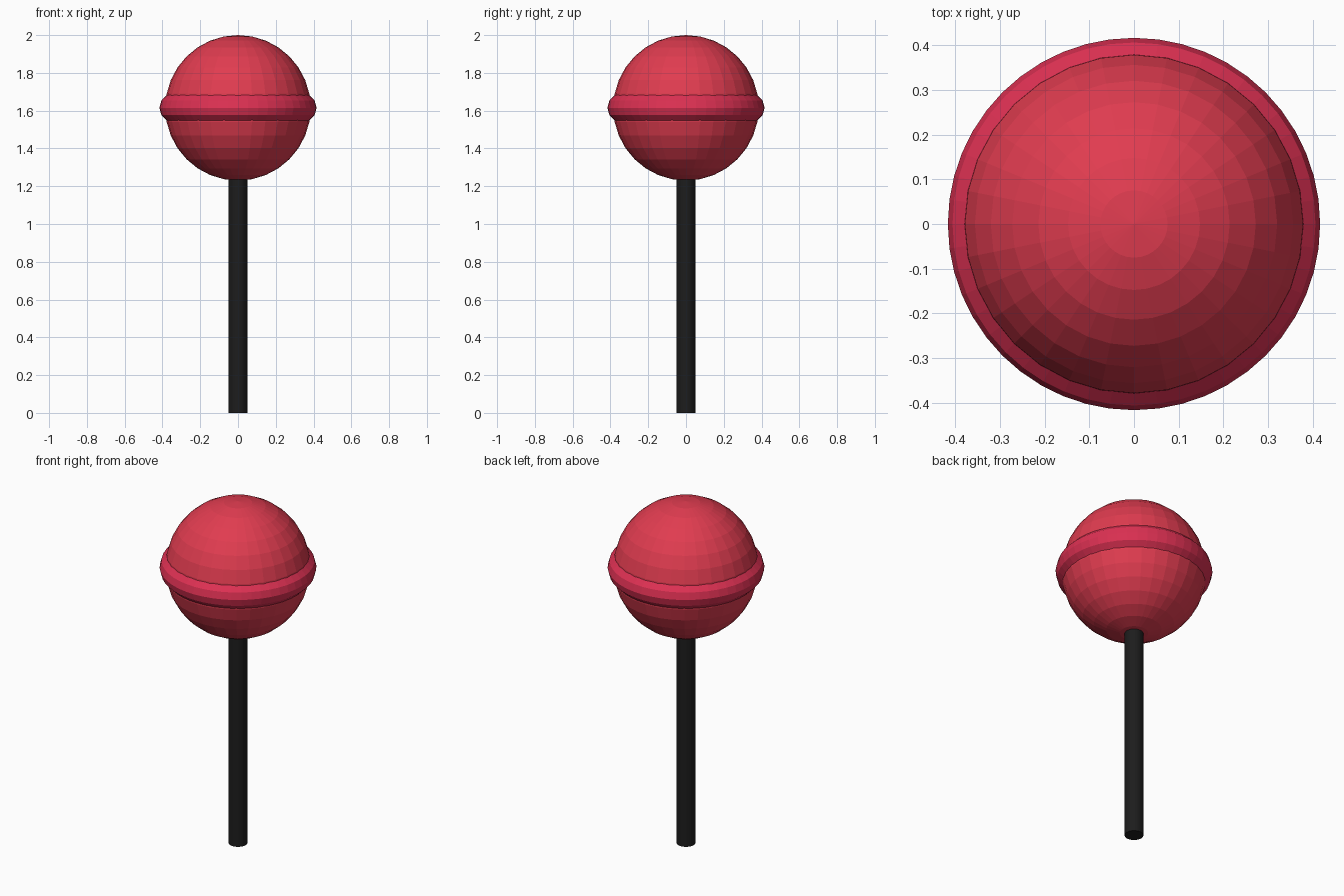
import bpy

if "Cube" in bpy.data.objects:
    bpy.data.objects.remove(bpy.data.objects["Cube"])


def finish(name, color):
    obj = bpy.context.object
    obj.name = name
    mat = bpy.data.materials.new(name + "_color")
    mat.diffuse_color = (*color, 1)
    mat.use_nodes = True
    mat.node_tree.nodes["Principled BSDF"].inputs["Base Color"].default_value = mat.diffuse_color
    obj.data.materials.append(mat)
    return obj


CENTER = (0, 0, 1.615)

# Candy ball, flat faceted
bpy.ops.mesh.primitive_uv_sphere_add(segments=32, ring_count=16, radius=0.385, location=CENTER)
finish("candy_ball", (0.75, 0.045, 0.08))

# Raised band around the middle
bpy.ops.mesh.primitive_torus_add(major_segments=48, minor_segments=12,
                                 major_radius=0.338, minor_radius=0.078, location=CENTER)
finish("candy_band", (0.72, 0.03, 0.085))

# Stick, sunk slightly into the ball
STICK_TOP = 1.25
bpy.ops.mesh.primitive_cylinder_add(vertices=32, radius=0.05, depth=STICK_TOP,
                                    location=(0, 0, STICK_TOP / 2))
finish("stick", (0.012, 0.012, 0.012))
